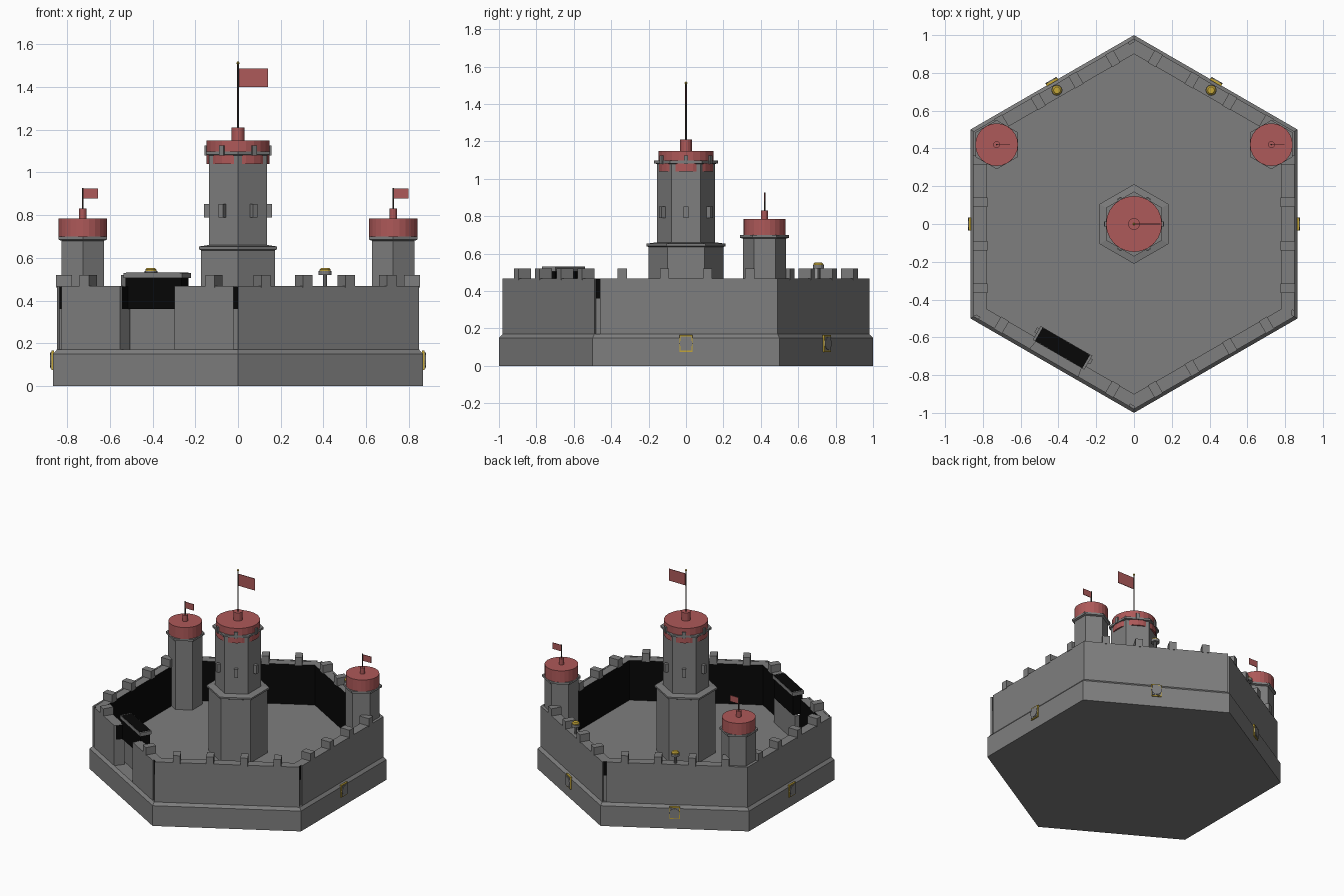
import bpy, bmesh, math
from mathutils import Vector, Matrix

if "Cube" in bpy.data.objects:
    bpy.data.objects.remove(bpy.data.objects["Cube"])


def material(name, rgb):
    m = bpy.data.materials.new(name)
    m.diffuse_color = (*rgb, 1)
    m.use_nodes = True
    m.node_tree.nodes["Principled BSDF"].inputs["Base Color"].default_value = m.diffuse_color
    return m


STONE = material("stone grey", (0.21, 0.21, 0.21))
RED = material("roof red", (0.42, 0.1, 0.1))
BLACK = material("shadow black", (0.002, 0.002, 0.002))
GOLD = material("gold", (0.55, 0.38, 0.04))
POLE = material("dark pole", (0.05, 0.035, 0.03))


def finish(name, bm, *mats):
    bmesh.ops.recalc_face_normals(bm, faces=bm.faces)
    me = bpy.data.meshes.new(name)
    bm.to_mesh(me)
    bm.free()
    for m in mats:
        me.materials.append(m)
    ob = bpy.data.objects.new(name, me)
    bpy.context.collection.objects.link(ob)
    return ob


def stack(name, profile, sides, mat, x=0, y=0):
    """Lathe a list of (radius, height) rings, first corner towards -y."""
    bm = bmesh.new()
    rings = [[bm.verts.new((x + r * math.sin(2 * math.pi * i / sides),
                            y - r * math.cos(2 * math.pi * i / sides), z))
              for i in range(sides)] for r, z in profile]
    for a, b in zip(rings, rings[1:]):
        for i in range(sides):
            j = (i + 1) % sides
            bm.faces.new((a[i], a[j], b[j], b[i]))
    bm.faces.new(rings[0])
    bm.faces.new(rings[-1])
    return finish(name, bm, mat)


def side_box(name, k, dist, along, depth, width, z0, z1, mat):
    """Box on hexagon side k: dist outwards, along the side."""
    bm = bmesh.new()
    bmesh.ops.create_cube(bm, size=1)
    rot = Matrix.Rotation(math.radians(60 * k - 60), 4, 'Z')
    bm.transform(rot @ Matrix.Translation((dist, along, (z0 + z1) / 2))
                 @ Matrix.Diagonal((depth, width, z1 - z0, 1)))
    return finish(name, bm, mat)


def corner(k, r):
    a = math.radians(60 * k - 90)
    return Vector((r * math.cos(a), r * math.sin(a), 0))


def wall(name, k, r_out, r_in, t0, t1, z0, z1, out=0, ends=0, inner=1):
    """Wall piece along side k from t0 to t1, mitred at the corners."""
    p = [corner(k, r).lerp(corner(k + 1, r), t)
         for r, t in ((r_out, t0), (r_out, t1), (r_in, t1), (r_in, t0))]
    bm = bmesh.new()
    lo = [bm.verts.new((v.x, v.y, z0)) for v in p]
    hi = [bm.verts.new((v.x, v.y, z1)) for v in p]
    bm.faces.new(lo)
    bm.faces.new(hi)
    for i, mi in enumerate((out, ends, inner, ends)):
        j = (i + 1) % 4
        bm.faces.new((lo[i], lo[j], hi[j], hi[i])).material_index = mi
    return finish(name, bm, STONE, BLACK)


# Solid base with chamfered ledge
stack("base", [(1, 0), (1, 0.15), (0.98, 0.17)], 6, STONE)

# Walls: black-lined core and an outer skin; side 5 has the gate
gaps = {1: (0.03, 1), 3: (0.03, 1), 5: (0.025, 0.975)}
for k in range(6):
    s, e = gaps.get(k, (0, 1))
    gate = k == 5
    for c0, c1, s0, s1 in ([(0, 0.35, s, 0.35), (0.65, 1, 0.65, e)] if gate else [(0, 1, s, e)]):
        wall("wall_core_low", k, 0.965, 0.9, c0, c1, 0.165, 0.36)
        wall("wall_core_high", k, 0.965, 0.9, c0, c1, 0.36, 0.465, 1, 1)
        wall("wall_skin", k, 0.98, 0.965, s0, s1, 0.165, 0.467, 0, 0, 0)
    # Merlons
    for along in (-0.34, -0.115, 0.115, 0.34):
        if not (gate and abs(along) < 0.2):
            side_box("merlon", k, 0.814, along, 0.075, 0.05, 0.46, 0.52, STONE)

# Gate: low door, dark opening and lintel slab
side_box("gate_door", 5, 0.745, 0, 0.03, 0.34, 0.165, 0.36, STONE)
side_box("gate_opening", 5, 0.757, 0, 0.07, 0.3, 0.36, 0.506, BLACK)
side_box("gate_lintel", 5, 0.757, 0, 0.085, 0.315, 0.505, 0.53, STONE)
side_box("gate_lintel_top", 5, 0.757, 0, 0.08, 0.29, 0.53, 0.532, BLACK)

# Badges on the base sides
for k in (1, 2, 3, 4):
    side_box("badge_frame", k, 0.868, 0, 0.012, 0.07, 0.075, 0.165, GOLD)
    side_box("badge_plate", k, 0.87, 0, 0.014, 0.06, 0.082, 0.158, STONE)
    bm = bmesh.new()
    bmesh.ops.create_cone(bm, cap_ends=True, segments=16, radius1=0.034,
                          radius2=0.034, depth=0.02)
    bm.transform(Matrix.Rotation(math.radians(60 * k - 60), 4, 'Z')
                 @ Matrix.Translation((0.87, 0, 0.12))
                 @ Matrix.Rotation(math.pi / 2, 4, 'Y'))
    finish("badge_disc", bm, STONE)

# Lamps on the back walls
for sx in (-1, 1):
    x, y = sx * 0.408, 0.708
    stack("lamp_post", [(0.01, 0.46), (0.01, 0.525)], 8, STONE, x, y)
    stack("lamp_dish", [(0.03, 0.52), (0.03, 0.538)], 12, STONE, x, y)
    stack("lamp_knob", [(0.026, 0.538), (0.026, 0.545), (0.018, 0.553)], 12, GOLD, x, y)


def flag(x, y, z0, z1, length):
    bm = bmesh.new()
    bmesh.ops.create_cube(bm, size=1)
    bm.transform(Matrix.Translation((x + length / 2, y, (z0 + z1) / 2))
                 @ Matrix.Diagonal((length, 0.004, z1 - z0, 1)))
    finish("flag", bm, RED)


# Central keep
stack("keep_lower", [(0.2, 0.165), (0.2, 0.635), (0.211, 0.64), (0.211, 0.653), (0.16, 0.66)], 6, STONE)
stack("keep_upper", [(0.156, 0.65), (0.156, 1.08), (0.172, 1.083), (0.172, 1.098)], 6, STONE)
stack("keep_roof", [(0.148, 1.04), (0.148, 1.15)], 24, RED)
stack("keep_spire", [(0.031, 1.15), (0.031, 1.21)], 16, RED)
stack("keep_pole", [(0.005, 1.2), (0.004, 1.51)], 8, POLE)
stack("keep_pole_tip", [(0.003, 1.504), (0.008, 1.512), (0.003, 1.52)], 8, GOLD)
flag(0.005, 0, 1.4, 1.487, 0.135)
for k in range(6):
    side_box("keep_window", k, 0.145, 0, 0.03, 0.025, 0.79, 0.852, STONE)
    side_box("keep_battlement", k, 0.148, 0, 0.016, 0.024, 1.08, 1.125, STONE)

# Two corner towers
for x in (-0.727, 0.727):
    y = 0.42
    stack("tower", [(0.115, 0.165), (0.115, 0.68), (0.13, 0.685), (0.13, 0.7)], 6, STONE, x, y)
    stack("tower_roof", [(0.113, 0.7), (0.113, 0.785)], 24, RED, x, y)
    stack("tower_spire", [(0.018, 0.78), (0.018, 0.83)], 12, RED, x, y)
    stack("tower_pole", [(0.004, 0.82), (0.004, 0.927)], 8, POLE, x, y)
    flag(x + 0.004, y, 0.878, 0.924, 0.067)
